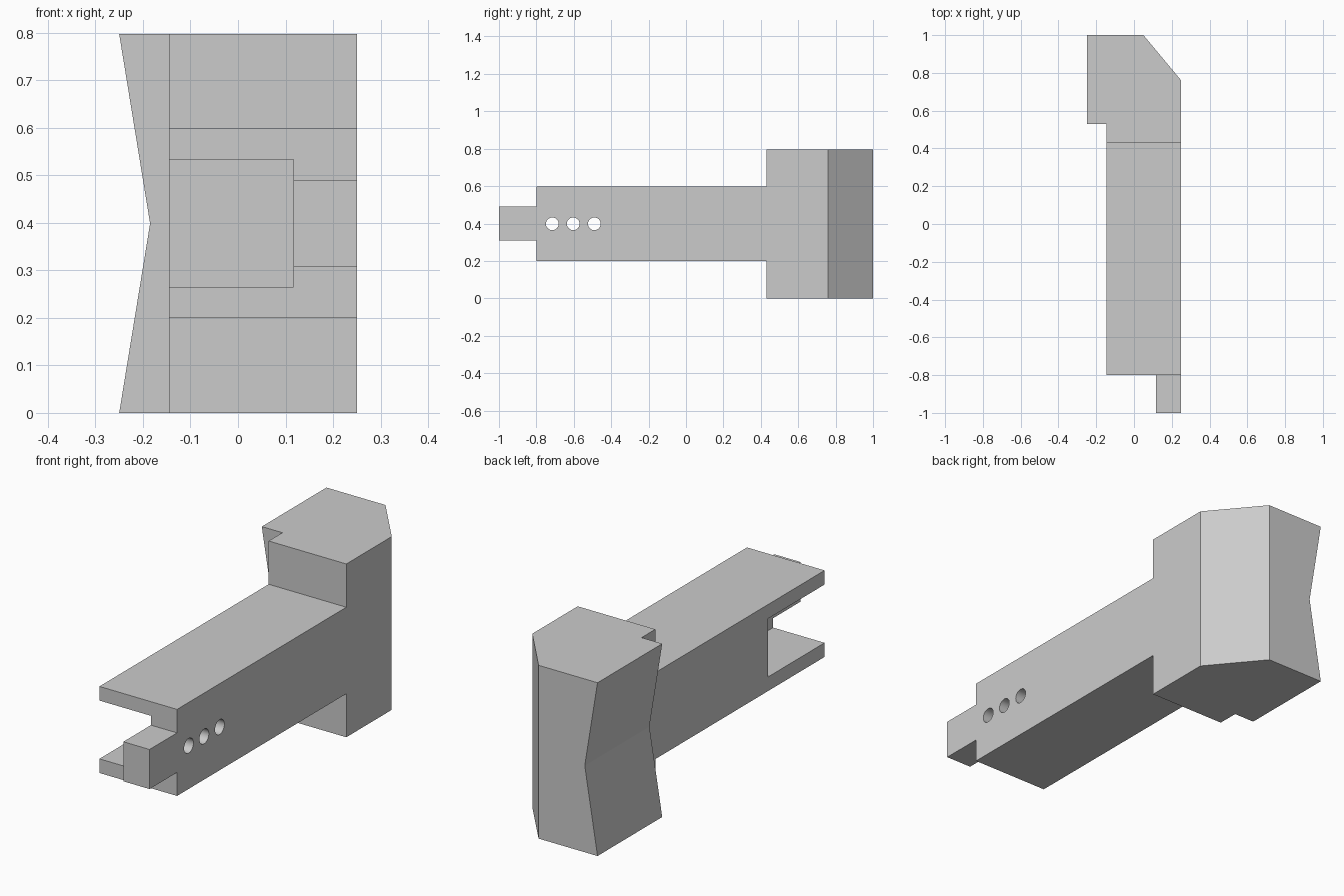
import bpy
import bmesh
from mathutils import Vector

cube = bpy.data.objects.get("Cube")
if cube:
    bpy.data.objects.remove(cube, do_unlink=True)

grey = bpy.data.materials.new("plain grey")
grey.use_nodes = True
colour = (0.6, 0.6, 0.6, 1)
grey.diffuse_color = colour
grey.node_tree.nodes["Principled BSDF"].inputs["Base Color"].default_value = colour


def add_object(name, bm):
    bmesh.ops.recalc_face_normals(bm, faces=bm.faces)
    mesh = bpy.data.meshes.new(name)
    bm.to_mesh(mesh)
    bm.free()
    mesh.materials.append(grey)
    obj = bpy.data.objects.new(name, mesh)
    bpy.context.collection.objects.link(obj)
    return obj


def prism(name, outline, start, travel):
    """Extrude an outline; start places each outline point in space."""
    bm = bmesh.new()
    face = bm.faces.new([bm.verts.new(start(a, b)) for a, b in outline])
    result = bmesh.ops.extrude_face_region(bm, geom=[face], use_keep_orig=True)
    moved = [v for v in result["geom"] if isinstance(v, bmesh.types.BMVert)]
    bmesh.ops.translate(bm, verts=moved, vec=Vector(travel))
    return add_object(name, bm)


def block(name, x, y, z):
    outline = [(x[0], y[0]), (x[1], y[0]), (x[1], y[1]), (x[0], y[1])]
    return prism(name, outline, lambda a, b: (a, b, z[0]), (0, 0, z[1] - z[0]))


def combine(target, tool, operation):
    """Apply a boolean and discard the tool object."""
    mod = target.modifiers.new(operation.title(), "BOOLEAN")
    mod.operation = operation
    mod.solver = "EXACT"
    mod.object = tool
    bpy.context.view_layer.objects.active = target
    bpy.ops.object.modifier_apply(modifier=mod.name)
    bpy.data.objects.remove(tool, do_unlink=True)


HEIGHT = 0.797
MID = HEIGHT / 2
SIDE = 0.25       # flush flat side
INNER = -0.145    # opposite side of the beam
WALL = 0.117      # inner face of the slotted wall

# Head: stepped and chamfered plan with a shallow V in its grip face
head_plan = [(-SIDE, 1), (0.05, 1), (SIDE, 0.76), (SIDE, 0.43),
             (INNER, 0.43), (INNER, 0.53), (-SIDE, 0.53)]
body = prism("slotted_beam_with_head", head_plan,
             lambda a, b: (a, b, 0), (0, 0, HEIGHT))
notch = prism("notch_cutter", [(-SIDE, 0), (-0.185, MID), (-SIDE, HEIGHT), (-0.4, MID)],
              lambda a, b: (a, 0.4, b), (0, 0.8, 0))
combine(body, notch, "DIFFERENCE")

# Beam, overlapping into the head, with an open slot at the front
beam = block("beam", (INNER, SIDE), (-0.8, 0.5), (0.2, 0.598))
slot = block("slot_cutter", (-0.4, WALL), (-1.1, -0.39), (0.265, 0.533))
combine(beam, slot, "DIFFERENCE")

# Front tab continues the slotted wall
tab = block("tab", (WALL, SIDE), (-1, -0.7), (0.308, 0.49))
combine(beam, tab, "UNION")

# Row of holes through the wall
for y in (-0.715, -0.603, -0.49):
    bpy.ops.mesh.primitive_cylinder_add(vertices=32, radius=0.034, depth=0.4,
                                        location=(0.2, y, MID), rotation=(0, 1.5708, 0))
    hole = bpy.context.object
    hole.data.materials.append(grey)
    combine(beam, hole, "DIFFERENCE")

combine(body, beam, "UNION")

# Smooth hole walls, crisp edges elsewhere
bpy.ops.object.select_all(action="DESELECT")
body.select_set(True)
bpy.context.view_layer.objects.active = body
bpy.ops.object.shade_smooth_by_angle(angle=0.2)
